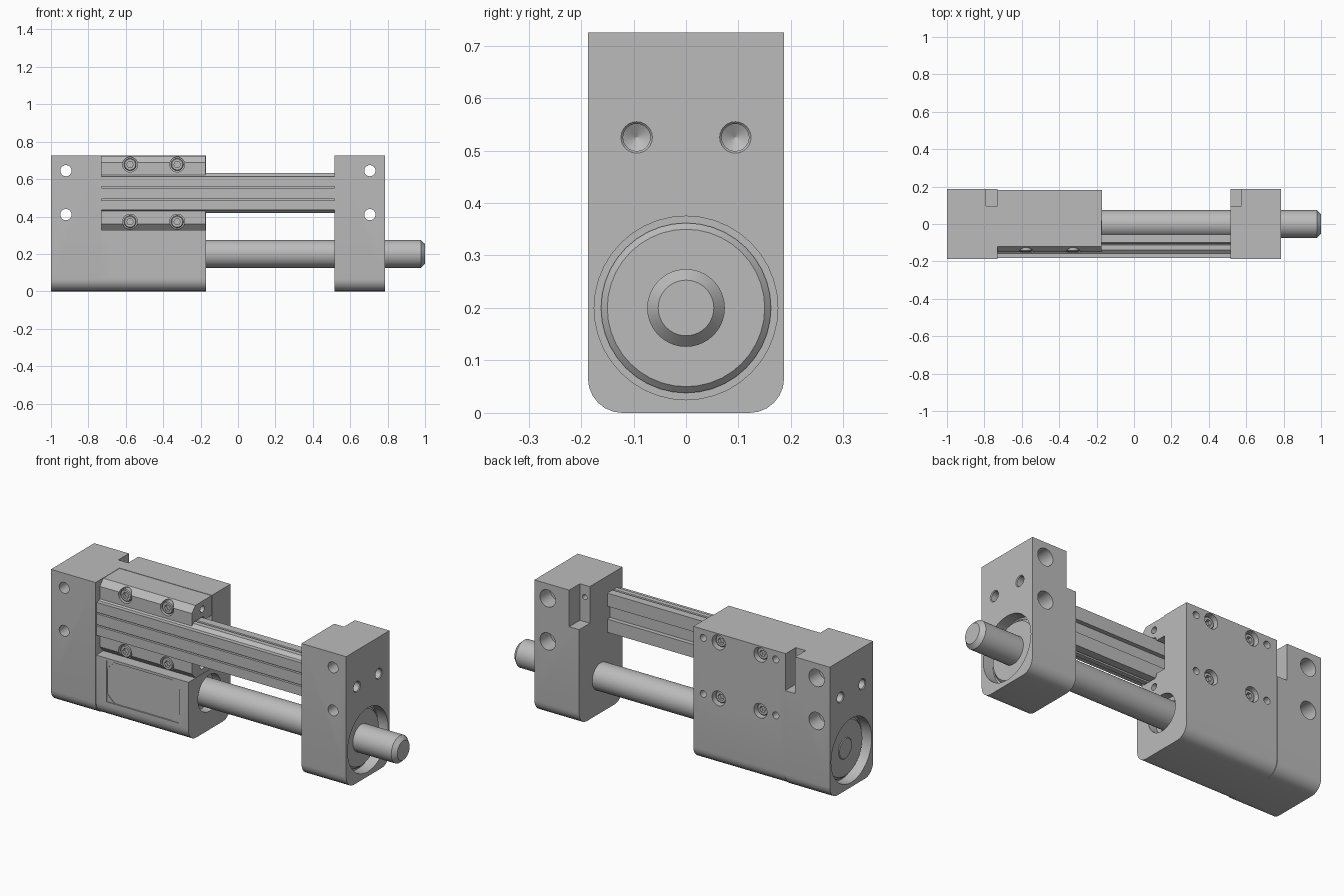
import bpy, bmesh, math
from mathutils import Vector, Matrix

if "Cube" in bpy.data.objects:
    bpy.data.objects.remove(bpy.data.objects["Cube"])

metal = bpy.data.materials.new("brushed grey metal")
metal.use_nodes = True
GREY = (0.5, 0.5, 0.5, 1)
metal.diffuse_color = GREY
metal.node_tree.nodes["Principled BSDF"].inputs["Base Color"].default_value = GREY


def finish(name, bm):
    bmesh.ops.recalc_face_normals(bm, faces=bm.faces)
    mesh = bpy.data.meshes.new(name)
    bm.to_mesh(mesh)
    bm.free()
    mesh.materials.append(metal)
    ob = bpy.data.objects.new(name, mesh)
    bpy.context.collection.objects.link(ob)
    return ob


def extrude_x(name, profile, x0, x1):
    """Prism along x from a (y, z) outline."""
    bm = bmesh.new()
    face = bm.faces.new([bm.verts.new((x0, y, z)) for y, z in profile])
    new = bmesh.ops.extrude_face_region(bm, geom=[face])["geom"]
    bmesh.ops.translate(bm, vec=(x1 - x0, 0, 0),
                        verts=[v for v in new if isinstance(v, bmesh.types.BMVert)])
    return finish(name, bm)


def box(name, x0, x1, y0, y1, z0, z1):
    return extrude_x(name, [(y0, z0), (y1, z0), (y1, z1), (y0, z1)], x0, x1)


def turned(name, origin, axis, steps, sides=24):
    """Solid of revolution: steps are (distance along axis, radius)."""
    turn = Vector((0, 0, 1)).rotation_difference(Vector(axis)).to_matrix().to_4x4()
    place = Matrix.Translation(origin) @ turn
    bm = bmesh.new()
    rings = []
    for t, r in steps:
        angles = [2 * math.pi * i / sides for i in range(sides)]
        rings.append([bm.verts.new(place @ Vector((r * math.cos(a), r * math.sin(a), t)))
                      for a in angles])
    for a, b in zip(rings, rings[1:]):
        for i in range(sides):
            j = (i + 1) % sides
            bm.faces.new((a[i], a[j], b[j], b[i]))
    bm.faces.new(rings[0])
    bm.faces.new(rings[-1])
    return finish(name, bm)


def activate(ob):
    bpy.ops.object.select_all(action='DESELECT')
    ob.select_set(True)
    bpy.context.view_layer.objects.active = ob


def cut(ob, *cutters):
    activate(ob)
    for c in cutters:
        c.hide_render = True
        mod = ob.modifiers.new("cut", 'BOOLEAN')
        mod.operation, mod.solver, mod.object = 'DIFFERENCE', 'EXACT', c
        bpy.ops.object.modifier_apply(modifier=mod.name)
        bpy.data.objects.remove(c)


def smooth(ob):
    activate(ob)
    bpy.ops.object.shade_smooth_by_angle(angle=math.radians(25))


def rounded_foot(w, top):
    """Outline with rounded lower corners."""
    r = 0.066
    arc = [(w - r + r * math.cos(a), r - r * math.sin(a))
           for a in (math.pi / 2 * i / 6 for i in range(7))]
    half = [(w, top)] + arc
    return half + [(-y, z) for y, z in reversed(half)]


SHAFT_Z, RAIL_Z = 0.2, 0.525
parts = []

# End blocks with bearing seats, mounting holes and a notch at the inner back corner
for side, outer, inner, hole_x in ((-1, -1.0, -0.73, -0.92), (1, 0.785, 0.515, 0.705)):
    word = "left" if side > 0 else "right"
    block = extrude_x(word + "_end_block", rounded_foot(0.187, 0.725),
                      min(outer, inner), max(outer, inner))
    inward = (-side, 0, 0)
    deep = inner + side * 0.06
    cut(block, box("notch", min(inner - side * 0.01, deep), max(inner - side * 0.01, deep),
                   0.095, 0.2, 0.525, 0.74))
    cut(block, turned("bearing_seat", (outer, 0, SHAFT_Z), inward,
                      [(-0.02, 0.175), (0.06, 0.175)], 40))
    cut(block, turned("notch_hole", (inner + side * 0.03, 0.11, 0.66), (0, -1, 0),
                      [(0, 0.014), (0.07, 0.014)], 16))
    for y in (-0.094, 0.094):
        cut(block, turned("blind_hole", (outer, y, RAIL_Z), inward,
                          [(-0.02, 0.03), (0.0, 0.03), (0.004, 0.026), (0.07, 0.026), (0.085, 0.001)]))
    for z in (0.41, 0.645):
        cut(block, turned("mounting_hole", (hole_x, 0.187, z), (0, -1, 0),
                          [(-0.02, 0.047), (0.09, 0.047), (0.091, 0.03), (0.4, 0.03)]))
    bearing = turned(word + "_bearing", (outer - side * 0.065, 0, SHAFT_Z), (side, 0, 0),
                     [(0, 0.162), (0.013, 0.162), (0.025, 0.15), (0.026, 0.15)], 40)
    parts += [block, bearing]

# Drive shaft with chamfered ends
parts.append(turned("drive_shaft", (-0.965, 0, SHAFT_Z), (1, 0, 0),
                    [(0, 0.053), (0.02, 0.074), (1.943, 0.074), (1.965, 0.053)], 40))

# Guide rail with V grooves along its edges and lines on its face
half = [(-0.181, 0.09), (-0.158, 0.09), (-0.138, 0.107), (-0.112, 0.107),
        (-0.106, 0.092), (-0.1, 0.107), (-0.056, 0.107)]
outline = [(y, RAIL_Z + h) for y, h in half] + [(y, RAIL_Z - h) for y, h in reversed(half)]
rail = extrude_x("guide_rail", outline, -0.73, 0.515)
for z in (0.49, 0.557):
    cut(rail, box("groove", -0.75, 0.54, -0.2, -0.168, z - 0.004, z + 0.004))
cut(rail, box("back_groove", -0.75, 0.54, -0.08, -0.04, RAIL_Z - 0.035, RAIL_Z + 0.035))
parts.append(rail)

# Carriage: L-shaped body around the shaft
foot = [p for p in rounded_foot(0.182, 0.725) if p[1] < 0.7]
body = [(0.182, 0.725)] + foot + [(-0.182, 0.327), (0.02, 0.327), (0.02, 0.725)]
carriage = extrude_x("carriage", body, -0.73, -0.172)
cut(carriage, turned("shaft_bore", (-0.17, 0, SHAFT_Z), (-1, 0, 0),
                     [(-0.02, 0.1), (0.05, 0.1), (0.051, 0.078), (0.6, 0.078)], 32))
cut(carriage, box("window", -0.668, -0.23, -0.2, -0.174, 0.088, 0.313))
BOLT_X, BOLT_Z = (-0.577, -0.325), (0.372, 0.678)
for z in BOLT_Z:
    for x in BOLT_X:
        cut(carriage, turned("head_seat", (x, 0.182, z), (0, -1, 0),
                             [(-0.02, 0.04), (0.05, 0.04)]))
    for x in (-0.67, -0.232):
        cut(carriage, turned("pin_hole", (x, 0.182, z), (0, -1, 0),
                             [(-0.02, 0.019), (0.06, 0.019)], 16))
parts.append(carriage)

# Corner fillers of the shallow window
for x, dx in ((-0.668, 1), (-0.23, -1)):
    for z, dz in ((0.088, 1), (0.313, -1)):
        bm = bmesh.new()
        tri = [(x, z), (x + dx * 0.045, z), (x, z + dz * 0.045)]
        front = [bm.verts.new((a, -0.178, b)) for a, b in tri]
        back = [bm.verts.new((a, -0.173, b)) for a, b in tri]
        bm.faces.new(front)
        bm.faces.new(back)
        for i in range(3):
            j = (i + 1) % 3
            bm.faces.new((front[i], front[j], back[j], back[i]))
        parts.append(finish("window_corner", bm))

# Clamps above and below the rail, each with two screws at front and back
clamp_half = [(0.02, 0.198), (-0.12, 0.198), (-0.15, 0.165), (-0.15, 0.092),
              (-0.135, 0.112), (-0.05, 0.112), (-0.04, 0.09), (0.02, 0.09)]
for word, s, z in (("upper", 1, BOLT_Z[1]), ("lower", -1, BOLT_Z[0])):
    clamp = extrude_x(word + "_clamp", [(y, RAIL_Z + s * h) for y, h in clamp_half], -0.73, -0.174)
    for x in BOLT_X:
        cut(clamp, turned("screw_seat", (x, -0.15, z), (0, 1, 0), [(-0.04, 0.04), (0.035, 0.04)]))
    cut(clamp, turned("end_hole", (-0.174, -0.06, RAIL_Z + s * 0.155), (-1, 0, 0),
                      [(-0.02, 0.018), (0.04, 0.018)], 16))
    parts.append(clamp)
    for x in BOLT_X:
        for face, y, d in (("front", -0.114, -1), ("back", 0.131, 1)):
            screw = turned(f"{word}_{face}_screw", (x, y, z), (0, d, 0),
                           [(0, 0.033), (0.028, 0.033), (0.032, 0.029)])
            cut(screw, turned("hex_socket", (x, y + d * 0.014, z), (0, d, 0),
                              [(0, 0.018), (0.05, 0.018)], 6))
            parts.append(screw)

for ob in parts:
    smooth(ob)
